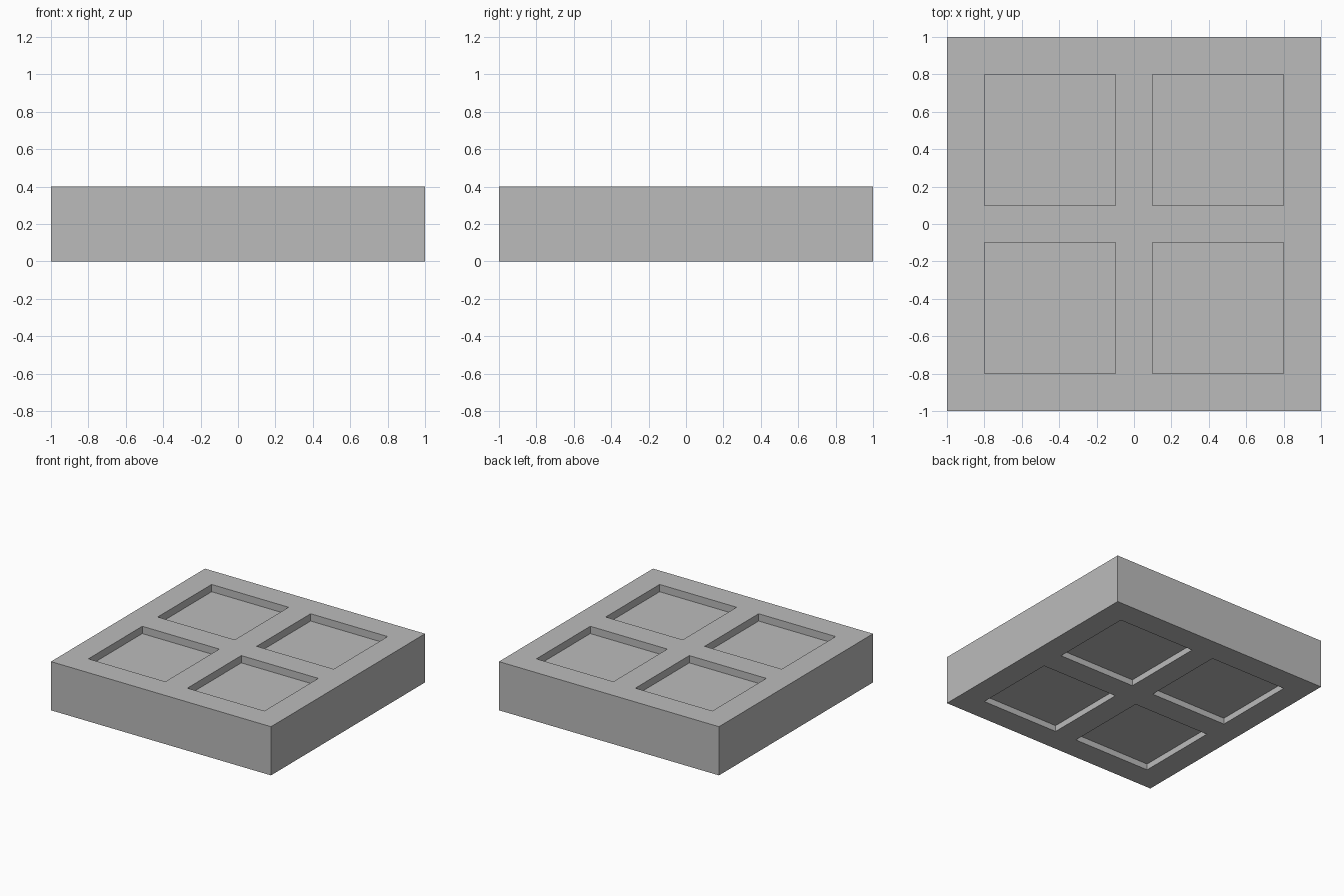
import bpy
import bmesh
from mathutils import Matrix

if "Cube" in bpy.data.objects:
    bpy.data.objects.remove(bpy.data.objects["Cube"])

HEIGHT = 0.4
TOP_DEPTH = 0.06
BOTTOM_DEPTH = 0.05

# Solid slab, 2 x 2 x 0.4, standing on z = 0
bm = bmesh.new()
bmesh.ops.create_cube(
    bm, size=1.0,
    matrix=Matrix.Translation((0, 0, HEIGHT / 2)) @ Matrix.Diagonal((2, 2, HEIGHT, 1)))

# Cut lines that outline the four square panels
for normal in ((1, 0, 0), (0, 1, 0)):
    for d in (-0.8, -0.1, 0.1, 0.8):
        bmesh.ops.bisect_plane(
            bm, geom=bm.verts[:] + bm.edges[:] + bm.faces[:],
            plane_co=[d * n for n in normal], plane_no=normal)
bm.normal_update()


def is_panel(face):
    c = face.calc_center_median()
    return (abs(face.normal.z) > 0.9
            and 0.1 < abs(c.x) < 0.8 and 0.1 < abs(c.y) < 0.8)


# Sink the panels on both the top and the underside
for face in [f for f in bm.faces if is_panel(f)]:
    shift = -TOP_DEPTH if face.normal.z > 0 else BOTTOM_DEPTH
    new_face = bmesh.ops.extrude_discrete_faces(bm, faces=[face])["faces"][0]
    bmesh.ops.translate(bm, verts=new_face.verts[:], vec=(0, 0, shift))

bmesh.ops.recalc_face_normals(bm, faces=bm.faces[:])

mesh = bpy.data.meshes.new("panelled_slab")
bm.to_mesh(mesh)
bm.free()
slab = bpy.data.objects.new("panelled_slab", mesh)
bpy.context.collection.objects.link(slab)

# Mid-grey finish
grey = bpy.data.materials.new("mid_grey")
grey.diffuse_color = (0.5, 0.5, 0.5, 1)
grey.use_nodes = True
grey.node_tree.nodes["Principled BSDF"].inputs["Base Color"].default_value = grey.diffuse_color
mesh.materials.append(grey)
